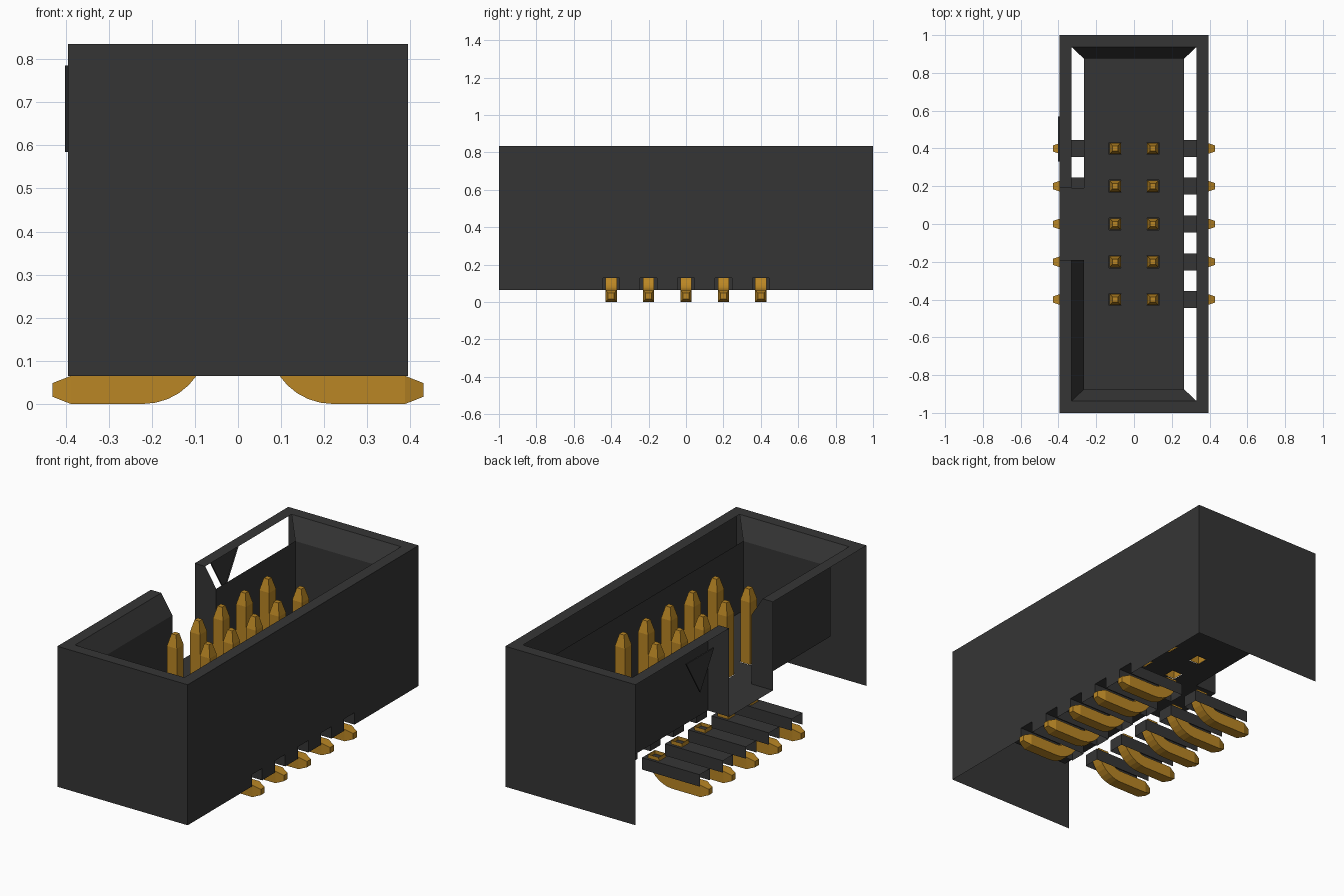
import bpy, bmesh, math
from mathutils import Vector

cube = bpy.data.objects.get("Cube")
if cube:
    bpy.data.objects.remove(cube, do_unlink=True)


def material(name, rgb):
    m = bpy.data.materials.new(name)
    m.use_nodes = True
    m.diffuse_color = (*rgb, 1)
    m.node_tree.nodes["Principled BSDF"].inputs["Base Color"].default_value = (*rgb, 1)
    return m


PLASTIC = material("dark grey plastic", (0.036, 0.036, 0.036))
GOLD = material("gold plating", (0.49, 0.24, 0.018))

X, Y = 0.395, 1.0            # outer shell
RX, RY = 0.332, 0.938        # inner edge of the rim
IX, IY = 0.265, 0.875        # cavity
BASE, FLOOR, LIP, TOP = 0.065, 0.35, 0.73, 0.835
KEY = 0.19                   # half width of the keying notch
CEIL, SLOT = 0.13, 0.045     # lead channels
ROWS = [0.2 * i for i in range(-2, 3)]


class Part:
    """Collects flat faces, each turned towards a given direction."""

    def __init__(self, name, mat):
        self.name, self.mat, self.bm = name, mat, bmesh.new()

    def face(self, pts, out):
        f = self.bm.faces.new([self.bm.verts.new(p) for p in pts])
        f.normal_update()
        if f.normal.dot(Vector(out)) < 0:
            f.normal_flip()

    def wall_x(self, x, y0, y1, z0, z1, s):
        self.face([(x, y0, z0), (x, y1, z0), (x, y1, z1), (x, y0, z1)], (s, 0, 0))

    def wall_y(self, y, x0, x1, z0, z1, s):
        self.face([(x0, y, z0), (x1, y, z0), (x1, y, z1), (x0, y, z1)], (0, s, 0))

    def flat(self, x0, x1, y0, y1, z):
        self.face([(x0, y0, z), (x1, y0, z), (x1, y1, z), (x0, y1, z)], (0, 0, 1))

    def rings(self, rings, cap=True):
        loops = [[self.bm.verts.new(p) for p in r] for r in rings]
        n = len(loops[0])
        new = [self.bm.faces.new((a[i], a[(i + 1) % n], b[(i + 1) % n], b[i]))
               for a, b in zip(loops, loops[1:]) for i in range(n)]
        if cap:
            new.append(self.bm.faces.new(loops[-1]))
        bmesh.ops.recalc_face_normals(self.bm, faces=new)

    def done(self):
        bmesh.ops.remove_doubles(self.bm, verts=self.bm.verts, dist=1e-5)
        me = bpy.data.meshes.new(self.name)
        self.bm.to_mesh(me)
        self.bm.free()
        me.materials.append(self.mat)
        ob = bpy.data.objects.new(self.name, me)
        bpy.context.collection.objects.link(ob)
        return ob


# Outer shell: two ends and the slotted left side
shell = Part("outer_shell", PLASTIC)
for s in (-1, 1):
    shell.wall_y(s * Y, -X, X, BASE, TOP, s)
shell.wall_x(X, -Y, Y, CEIL, TOP, 1)
edges = [-Y] + [y + d for y in ROWS for d in (-SLOT, SLOT)] + [Y]
for y0, y1 in zip(edges[::2], edges[1::2]):
    shell.wall_x(X, y0, y1, BASE, CEIL, 1)
shell.done()

# Top rim, broken by the keying notch
rim = Part("top_rim", PLASTIC)
rim.flat(RX, X, -RY, RY, TOP)
for s in (-1, 1):
    rim.flat(-X, X, *sorted((s * RY, s * Y)), TOP)
    rim.flat(-X, -RX, *sorted((s * KEY, s * RY)), TOP)
rim.done()

# Sloped lead-in faces
lead_in = Part("rim_chamfer", PLASTIC)
for s in (-1, 1):
    lead_in.face([(-RX, s * RY, TOP), (RX, s * RY, TOP),
                  (IX, s * IY, LIP), (-IX, s * IY, LIP)], (0, -s, 1))
lead_in.face([(-RX, -RY, TOP), (-RX, -KEY, TOP),
              (-IX, -KEY, LIP), (-IX, -IY, LIP)], (1, 0, 1))
lead_in.done()

# Cavity walls and the cheeks of the notch
inner = Part("cavity_walls", PLASTIC)
inner.wall_x(IX, -IY, IY, FLOOR, LIP, -1)
for s in (-1, 1):
    inner.wall_y(s * IY, -IX, IX, FLOOR, LIP, -s)
    inner.wall_x(-IX, *sorted((s * KEY, s * IY)), FLOOR, LIP, 1)
    y = s * KEY
    inner.face([(-X, y, FLOOR), (-IX, y, FLOOR), (-IX, y, LIP),
                (-RX, y, TOP), (-X, y, TOP)], (0, -s, 0))
inner.done()

# Cavity floor with a square hole at each pin
H = 0.0325
floor = Part("cavity_floor", PLASTIC)
xs = [-IX, -0.1 - H, -0.1 + H, 0.1 - H, 0.1 + H, IX]
ys = [-IY] + [y + d for y in ROWS for d in (-H, H)] + [IY]
for i in range(len(xs) - 1):
    for j in range(len(ys) - 1):
        if not (i % 2 and j % 2):
            floor.flat(xs[i], xs[i + 1], ys[j], ys[j + 1], FLOOR)
floor.flat(-X, -IX, -KEY, KEY, FLOOR)
floor.done()

# Inverted channels above the leads
channels = Part("lead_channels", PLASTIC)
for s in (-1, 1):
    a, b = sorted((s * 0.045, s * X))
    for y in ROWS:
        channels.flat(a, b, y - SLOT, y + SLOT, CEIL)
        channels.wall_x(s * 0.045, y - SLOT, y + SLOT, BASE, CEIL, -s)
        for t in (-1, 1):
            channels.wall_y(y + t * SLOT, a, b, BASE, CEIL, t)
channels.done()

# Triangular first-pin marker
marker = Part("pin_one_marker", PLASTIC)
tri = [(0.33, 0.785), (0.57, 0.785), (0.45, 0.585)]
marker.rings([[(x, y, z) for y, z in tri] for x in (-X, -0.402)])
marker.done()


def square(x, y, z, h):
    return [(x + h * a, y + h * b, z) for a, b in ((-1, -1), (1, -1), (1, 1), (-1, 1))]


# Upright contact pins with tapered tips
pins = Part("contact_pins", GOLD)
for x in (-0.1, 0.1):
    for y in ROWS:
        pins.rings([square(x, y, FLOOR, 0.03), square(x, y, 0.69, 0.03),
                    square(x, y, 0.755, 0.014)])
pins.done()

# Bent surface-mount leads: quarter bend, straight foot, tapered tip
BEND, CX, CZ = 0.1175, 0.22, 0.15
path = []
for i in range(9):
    t = math.pi / 2 * i / 8
    path.append((CX - BEND * math.cos(t), CZ - BEND * math.sin(t),
                 math.cos(t), math.sin(t), H, 0.03))
path += [(0.388, H, 0, 1, H, 0.03), (0.43, H, 0, 1, 0.016, 0.016)]
leads = Part("solder_leads", GOLD)
for s in (-1, 1):
    for y in ROWS:
        leads.rings([[(s * (px + nx * h * a), y + w * b, pz + nz * h * a)
                      for a, b in ((-1, -1), (1, -1), (1, 1), (-1, 1))]
                     for px, pz, nx, nz, h, w in path])
leads.done()
